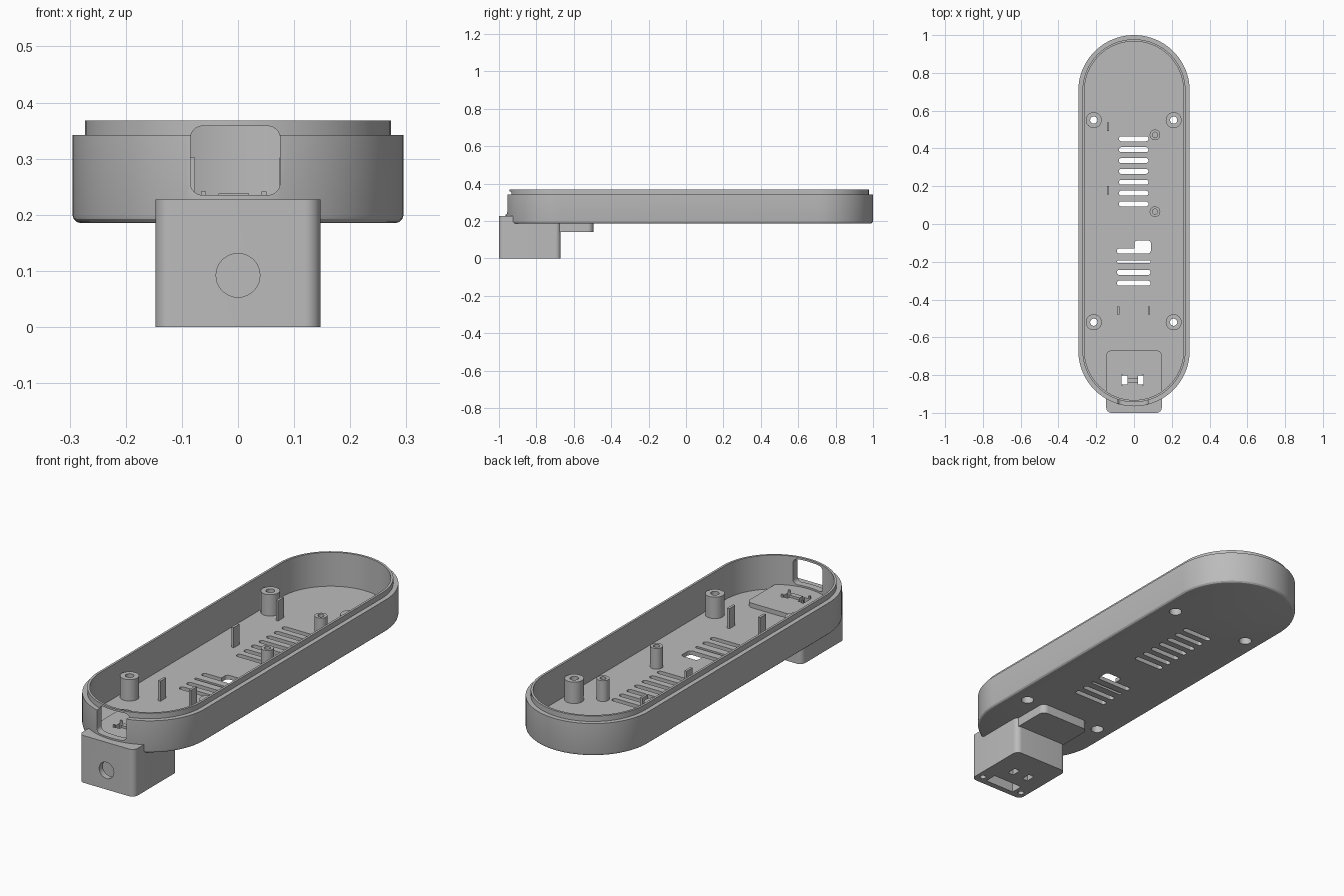
import bpy, bmesh, math
from mathutils import Matrix

if "Cube" in bpy.data.objects:
    bpy.data.objects.remove(bpy.data.objects["Cube"])

grey = bpy.data.materials.new("plain grey")
grey.use_nodes = True
grey.diffuse_color = (0.5, 0.5, 0.5, 1)
grey.node_tree.nodes["Principled BSDF"].inputs["Base Color"].default_value = (0.5, 0.5, 0.5, 1)


def outline(x0, x1, y0, y1, r, steps=10):
    """Rounded rectangle, counter-clockwise."""
    if r <= 0:
        return [(x0, y0), (x1, y0), (x1, y1), (x0, y1)]
    pts = []
    corners = [(x1 - r, y1 - r), (x0 + r, y1 - r), (x0 + r, y0 + r), (x1 - r, y0 + r)]
    for k, (cx, cy) in enumerate(corners):
        for i in range(steps + 1):
            a = (k + i / steps) * math.pi / 2
            p = (cx + r * math.cos(a), cy + r * math.sin(a))
            if not pts or math.dist(p, pts[-1]) > 1e-5:
                pts.append(p)
    if math.dist(pts[0], pts[-1]) < 1e-5:
        pts.pop()
    return pts


def loft(name, rings):
    """Solid skinned through (outline, z) rings, capped at both ends."""
    bm = bmesh.new()
    loops = [[bm.verts.new((x, y, z)) for x, y in pts] for pts, z in rings]
    n = len(loops[0])
    for a, b in zip(loops, loops[1:]):
        for i in range(n):
            j = (i + 1) % n
            bm.faces.new((a[i], a[j], b[j], b[i]))
    bm.faces.new(loops[0][::-1])
    bm.faces.new(loops[-1])
    bmesh.ops.recalc_face_normals(bm, faces=bm.faces)
    mesh = bpy.data.meshes.new(name)
    bm.to_mesh(mesh)
    bm.free()
    mesh.materials.append(grey)
    ob = bpy.data.objects.new(name, mesh)
    bpy.context.collection.objects.link(ob)
    return ob


def box(name, x0, x1, y0, y1, z0, z1, r=0.0):
    pts = outline(x0, x1, y0, y1, r)
    return loft(name, [(pts, z0), (pts, z1)])


def cylinder(name, x, y, r, z0, z1):
    return box(name, x - r, x + r, y - r, y + r, z0, z1, r)


def front_facing(ob):
    """Stand a prism drawn in x, z upright so its depth runs along y."""
    ob.data.transform(Matrix(((1, 0, 0, 0), (0, 0, 1, 0), (0, 1, 0, 0), (0, 0, 0, 1))))
    ob.data.flip_normals()
    return ob


def cut(target, cutters):
    bpy.context.view_layer.objects.active = target
    for c in cutters:
        c.hide_render = True
        mod = target.modifiers.new("cut", "BOOLEAN")
        mod.operation, mod.solver, mod.object = "DIFFERENCE", "EXACT", c
        bpy.ops.object.modifier_apply(modifier=mod.name)


FLOOR, BOTTOM = 0.205, 0.185
parts, helpers = [], []


def cutter(ob):
    helpers.append(ob)
    return ob


# Tray: base fillet, outer wall, stepped lip, inner wall and floor
def stadium(d):
    return outline(-0.295 + d, 0.295 - d, -0.965 + d, 1 - d, 0.295 - d, 20)


tray = loft("tray", [(stadium(d), z) for d, z in (
    (0.015, BOTTOM), (0.0075, 0.187), (0.002, 0.1925), (0, 0.2), (0, 0.342),
    (0.022, 0.342), (0.022, 0.368), (0.033, 0.368), (0.033, FLOOR))])
parts.append(tray)
tray_cuts = []

# Ventilation slots
for i in range(7):
    y = 0.451 - i * 0.0575
    tray_cuts.append(box("vent_cutter", -0.08, 0.076, y - 0.013, y + 0.013, 0.15, 0.25, 0.0125))
for i in range(4):
    y = -0.143 - i * 0.0567
    h = 0.007 if i == 1 else 0.013
    tray_cuts.append(box("vent_cutter", -0.09, 0.087, y - h, y + h, 0.15, 0.25, h * 0.9))
tray_cuts.append(box("switch_cutter", 0.002, 0.09, -0.152, -0.088, 0.149, 0.251, 0.015))

# Window in the front wall
tray_cuts.append(front_facing(box("window_cutter", -0.085, 0.075, 0.235, 0.358, -1.05, -0.8, 0.022)))

# Corner screw posts, counterbored from below
for side, x in (("right", -0.213), ("left", 0.21)):
    for end, y in (("front", -0.52), ("back", 0.55)):
        post = cylinder(f"{end}_{side}_screw_post", x, y, 0.042, FLOOR - 0.01, 0.308)
        hole = cylinder("hole_cutter", x, y, 0.019, 0.1, 0.4)
        bore = cylinder("bore_cutter", x, y, 0.029, 0.12, 0.28)
        cut(post, [hole, bore])
        tray_cuts.append(bore)
        cutter(hole)
        parts.append(post)

# Small board posts with blind holes
for end, y in (("front", 0.065), ("back", 0.472)):
    post = cylinder(f"{end}_board_post", 0.111, y, 0.028, FLOOR - 0.01, 0.305)
    cut(post, [cutter(cylinder("hole_cutter", 0.111, y, 0.014, 0.23, 0.4))])
    parts.append(post)

# Upright guide tabs
for i, (x, y) in enumerate(((-0.138, 0.515), (-0.138, 0.178), (-0.083, -0.458), (0.08, -0.458))):
    parts.append(box(f"guide_tab_{i + 1}", x - 0.006, x + 0.006, y - 0.022, y + 0.022,
                     FLOOR - 0.01, 0.302))

# Mount block, passing up through the tray floor
block = box("mount_block", -0.147, 0.147, -1, -0.67, 0, 0.227, 0.028)
slots = [box("slot_cutter", x, x + 0.031, -0.85, -0.802, -0.05, 0.3) for x in (-0.066, 0.02)]
tray_cuts += slots
block_cuts = [
    cutter(front_facing(cylinder("front_hole_cutter", 0, 0.092, 0.039, -1.05, -0.9))),
    cutter(box("pocket_cutter", -0.08, 0.08, -0.972, -0.912, -0.05, 0.14)),
]
for x in (-0.115, 0.115):
    block_cuts.append(cutter(cylinder("screw_cutter", x, -0.955, 0.014, -0.05, 0.09)))
cut(block, block_cuts + slots)
cut(tray, tray_cuts)
helpers += tray_cuts
parts.append(block)

# Shallow step behind the mount block
parts.append(box("mount_step", -0.135, 0.135, -0.72, -0.495, 0.14, BOTTOM + 0.005, 0.03))

# Cable clip: bridge and hooks beside the slots
parts.append(box("clip_bridge", -0.035, 0.02, -0.838, -0.814, 0.22, 0.238))
for side, x in (("right", -0.066), ("left", 0.042)):
    for end, y in (("front", -0.856), ("back", -0.802)):
        parts.append(box(f"{end}_{side}_clip_hook", x, x + 0.009, y, y + 0.006, 0.222, 0.241))

for ob in helpers:
    bpy.data.objects.remove(ob)

# Smooth curved walls, keep edges crisp
bpy.ops.object.select_all(action="DESELECT")
for ob in parts:
    ob.select_set(True)
bpy.context.view_layer.objects.active = tray
bpy.ops.object.shade_smooth_by_angle(angle=math.radians(20))
